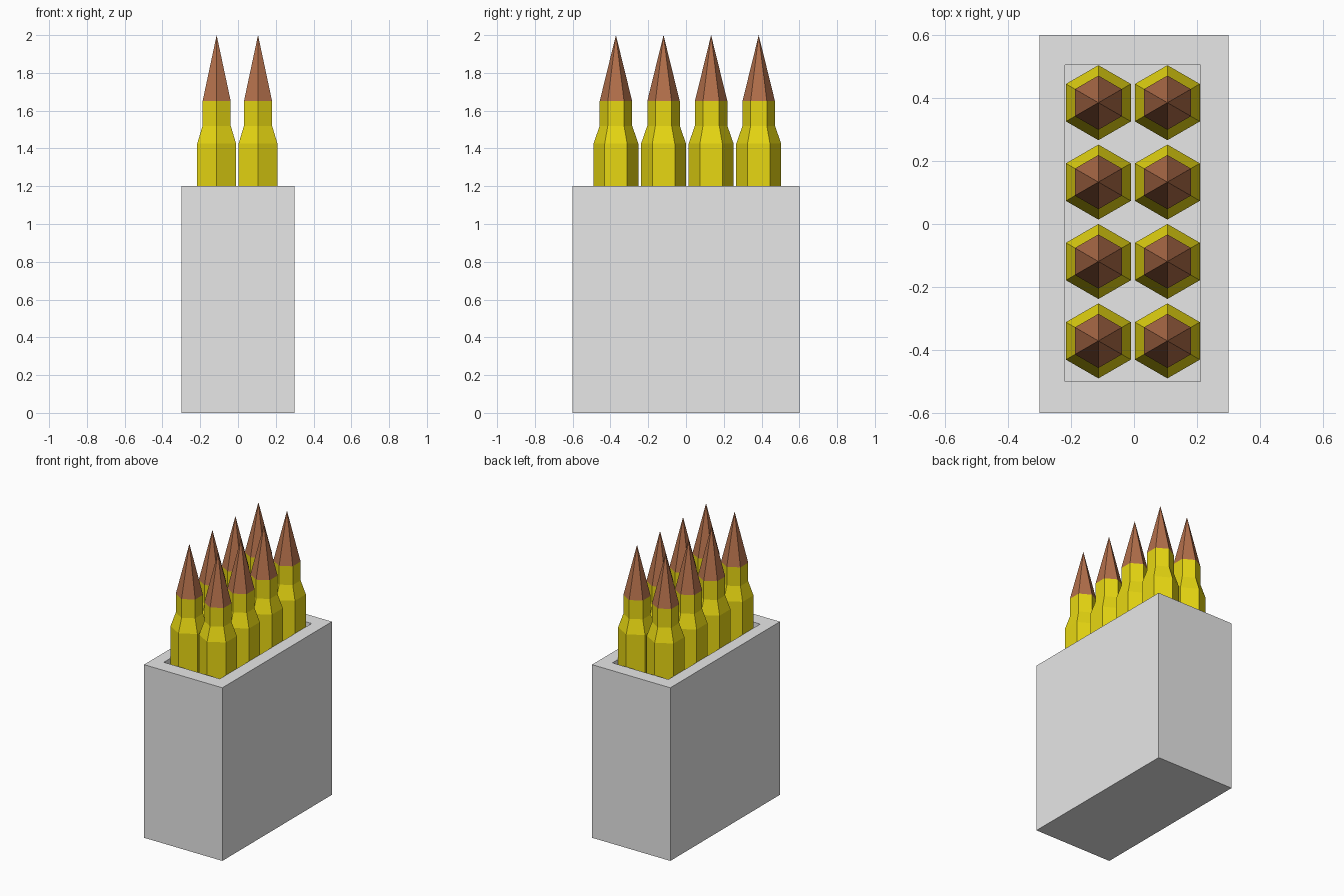
import bpy
import bmesh
from math import cos, sin, pi

cube = bpy.data.objects.get("Cube")
if cube:
    bpy.data.objects.remove(cube, do_unlink=True)


def material(name, rgb):
    mat = bpy.data.materials.new(name)
    mat.use_nodes = True
    colour = (*rgb, 1)
    mat.diffuse_color = colour
    mat.node_tree.nodes["Principled BSDF"].inputs["Base Color"].default_value = colour
    return mat


grey = material("light grey", (0.8, 0.8, 0.8))
brass = material("yellow brass", (0.8, 0.68, 0.006))
copper = material("copper brown", (0.45, 0.16, 0.07))


def finish(name, bm, mats):
    bmesh.ops.recalc_face_normals(bm, faces=bm.faces)
    mesh = bpy.data.meshes.new(name)
    bm.to_mesh(mesh)
    bm.free()
    for mat in mats:
        mesh.materials.append(mat)
    obj = bpy.data.objects.new(name, mesh)
    bpy.context.collection.objects.link(obj)
    return obj


# Open-topped box: rectangular loops from the base, up, over the rim, down to the floor
HEIGHT, FLOOR = 1.2, 0.1
OUTER = (-0.3, 0.3, -0.6, 0.6)
INNER = (-0.219, 0.211, -0.5, 0.505)
bm = bmesh.new()
loops = []
for (x0, x1, y0, y1), z in ((OUTER, 0), (OUTER, HEIGHT), (INNER, HEIGHT), (INNER, FLOOR)):
    corners = ((x0, y0), (x1, y0), (x1, y1), (x0, y1))
    loops.append([bm.verts.new((x, y, z)) for x, y in corners])
for low, high in zip(loops, loops[1:]):
    for i in range(4):
        j = (i + 1) % 4
        bm.faces.new((low[i], low[j], high[j], high[i]))
bm.faces.new(loops[0])
bm.faces.new(loops[-1])
finish("box", bm, [grey])

# Six-sided cartridge: straight case, sloped shoulder, narrow neck and pointed tip
SIDES = 6
NECK_TOP = 1.65
PROFILE = ((0.119, FLOOR), (0.119, 1.425), (0.086, 1.52), (0.086, NECK_TOP))
bm = bmesh.new()
rings = [[bm.verts.new((r * sin(2 * pi * i / SIDES), r * cos(2 * pi * i / SIDES), z))
          for i in range(SIDES)] for r, z in PROFILE]
apex = bm.verts.new((0, 0, 2))
bm.faces.new(rings[0])
for i in range(SIDES):
    j = (i + 1) % SIDES
    for low, high in zip(rings, rings[1:]):
        bm.faces.new((low[i], low[j], high[j], high[i]))
    bm.faces.new((rings[-1][i], rings[-1][j], apex)).material_index = 1
first = finish("cartridge", bm, [brass, copper])

# Two columns of four cartridges sharing one mesh
for column in range(2):
    for row in range(4):
        obj = first
        if column or row:
            obj = first.copy()
            bpy.context.collection.objects.link(obj)
        obj.name = f"cartridge_{column + 1}_{row + 1}"
        obj.location = (-0.113 + 0.219 * column, -0.371 + 0.252 * row, 0)
